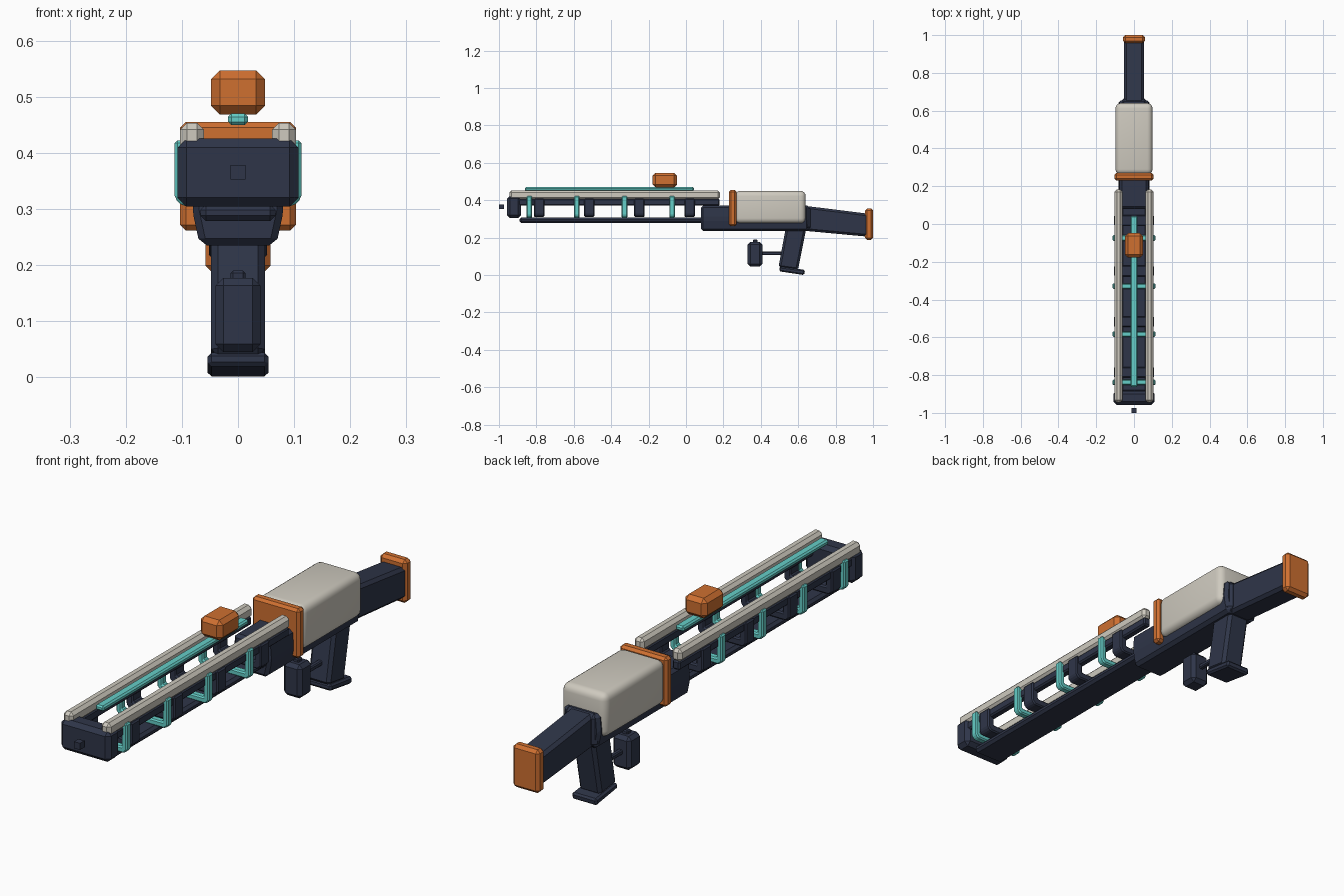
import bpy, bmesh, math
from mathutils import Matrix, Vector

if "Cube" in bpy.data.objects:
    bpy.data.objects.remove(bpy.data.objects["Cube"])

def mat(name, c):
    m = bpy.data.materials.new(name)
    m.diffuse_color = (*c, 1)
    m.use_nodes = True
    m.node_tree.nodes["Principled BSDF"].inputs["Base Color"].default_value = m.diffuse_color
    return m

NAVY = mat("dark navy", (0.028, 0.036, 0.066))
WHITE = mat("warm white", (0.62, 0.59, 0.52))
ORANGE = mat("burnt orange", (0.62, 0.16, 0.03))
TEAL = mat("bright teal", (0.13, 0.62, 0.58))

def finish(bm, name, m, bevel, seg=1):
    bmesh.ops.recalc_face_normals(bm, faces=bm.faces)
    if bevel:
        bmesh.ops.bevel(bm, geom=bm.edges[:], offset=bevel, segments=seg,
                        profile=0.5, affect='EDGES', clamp_overlap=True)
    me = bpy.data.meshes.new(name)
    bm.to_mesh(me)
    bm.free()
    me.materials.append(m)
    ob = bpy.data.objects.new(name, me)
    bpy.context.collection.objects.link(ob)
    if seg > 1:
        bpy.ops.object.select_all(action='DESELECT')
        ob.select_set(True)
        bpy.context.view_layer.objects.active = ob
        bpy.ops.object.shade_smooth_by_angle(angle=math.radians(40))
    return ob

def box(name, x, y, z, m, bevel=0.0, seg=1):
    """Chamfered box from (min, max) ranges."""
    bm = bmesh.new()
    bmesh.ops.create_cube(bm, size=1)
    for v in bm.verts:
        v.co = Vector([(r[0] + r[1]) / 2 + c * (r[1] - r[0])
                       for r, c in zip((x, y, z), v.co)])
    return finish(bm, name, m, bevel, seg)

def prism(name, pts, lo, hi, m, bevel=0.0, axis='x'):
    """Extrude a profile: (y, z) points along x, or (x, z) points along y."""
    bm = bmesh.new()
    def at(p, d):
        return (d, p[0], p[1]) if axis == 'x' else (p[0], d, p[1])
    a = [bm.verts.new(at(p, lo)) for p in pts]
    b = [bm.verts.new(at(p, hi)) for p in pts]
    bm.faces.new(a)
    bm.faces.new(b[::-1])
    n = len(pts)
    for i in range(n):
        j = (i + 1) % n
        bm.faces.new((a[i], b[i], b[j], a[j]))
    return finish(bm, name, m, bevel)

def cradle(name, y, half, w, z0, z1, t, m):
    """U-shaped rib around the barrel channel."""
    c = 0.014
    pts = [(-w, z1), (-w, z0 + c), (-w + c, z0), (w - c, z0), (w, z0 + c), (w, z1),
           (w - t, z1), (w - t, z0 + t), (-w + t, z0 + t), (-w + t, z1)]
    prism(name, pts, y - half, y + half, m, 0.005, 'y')

# Muzzle
box("muzzle_pin", (-.013, .013), (-1, -.973), (.352, .378), NAVY)
box("front_block", (-.108, .108), (-.957, -.883), (.304, .425), NAVY, .016)

# Twin rails, each a light cap over a dark runner
for side, s in (("left", -1), ("right", 1)):
    x = sorted((s * .061, s * .103))
    box("rail_cap_" + side, x, (-.945, .182), (.403, .453), WHITE, .012)
    x = sorted((s * .066, s * .098))
    box("rail_runner_" + side, x, (-.91, .18), (.372, .408), NAVY, .006)

# Lower beam and centre guide
box("lower_beam", (-.067, .067), (-.89, .12), (.278, .308), NAVY, .010)
box("centre_guide", (-.018, .018), (-.862, .042), (.449, .470), TEAL, .006)
box("slider", (-.048, .048), (-.178, -.048), (.468, .547), ORANGE, .016)

# Alternating ribs
for i in range(4):
    cradle(f"glow_rib_{i}", -.838 + i * .2545, .015, .113, .305, .422, .024, TEAL)
    cradle(f"dark_bracket_{i}", -.785 + i * .268, .028, .106, .311, .408, .030, NAVY)

# Receiver
prism("receiver", [(-.068, .235), (.068, .235), (.082, .30), (.076, .372),
                   (-.076, .372), (-.082, .30)], .08, .655, NAVY, .012, 'y')
box("receiver_rear", (-.07, .07), (.60, .665), (.24, .372), NAVY, .016)
box("housing", (-.098, .098), (.262, .640), (.276, .450), WHITE, .028, 4)
box("collar", (-.103, .103), (.230, .270), (.261, .455), ORANGE, .010)

# Stock and butt plate
prism("stock", [(.62, .372), (.62, .238), (.975, .205), (.975, .328)],
      -.052, .052, NAVY, .012)
box("butt_plate", (-.058, .058), (.957, 1.0), (.187, .357), ORANGE, .012)

# Grip with foot
prism("grip", [(.535, .26), (.645, .26), (.598, .025), (.494, .04)],
      -.048, .048, NAVY, .012)
prism("grip_foot", [(.50, .045), (.498, .02), (.632, 0), (.636, .028)],
      -.054, .054, NAVY, .007)

# Trigger pod
box("trigger_pod", (-.040, .040), (.330, .408), (.045, .177), NAVY, .014)
box("trigger_nub", (-.013, .013), (.357, .383), (.165, .190), NAVY, .004)
box("trigger_rod", (-.010, .010), (.39, .53), (.106, .125), NAVY, .004)
